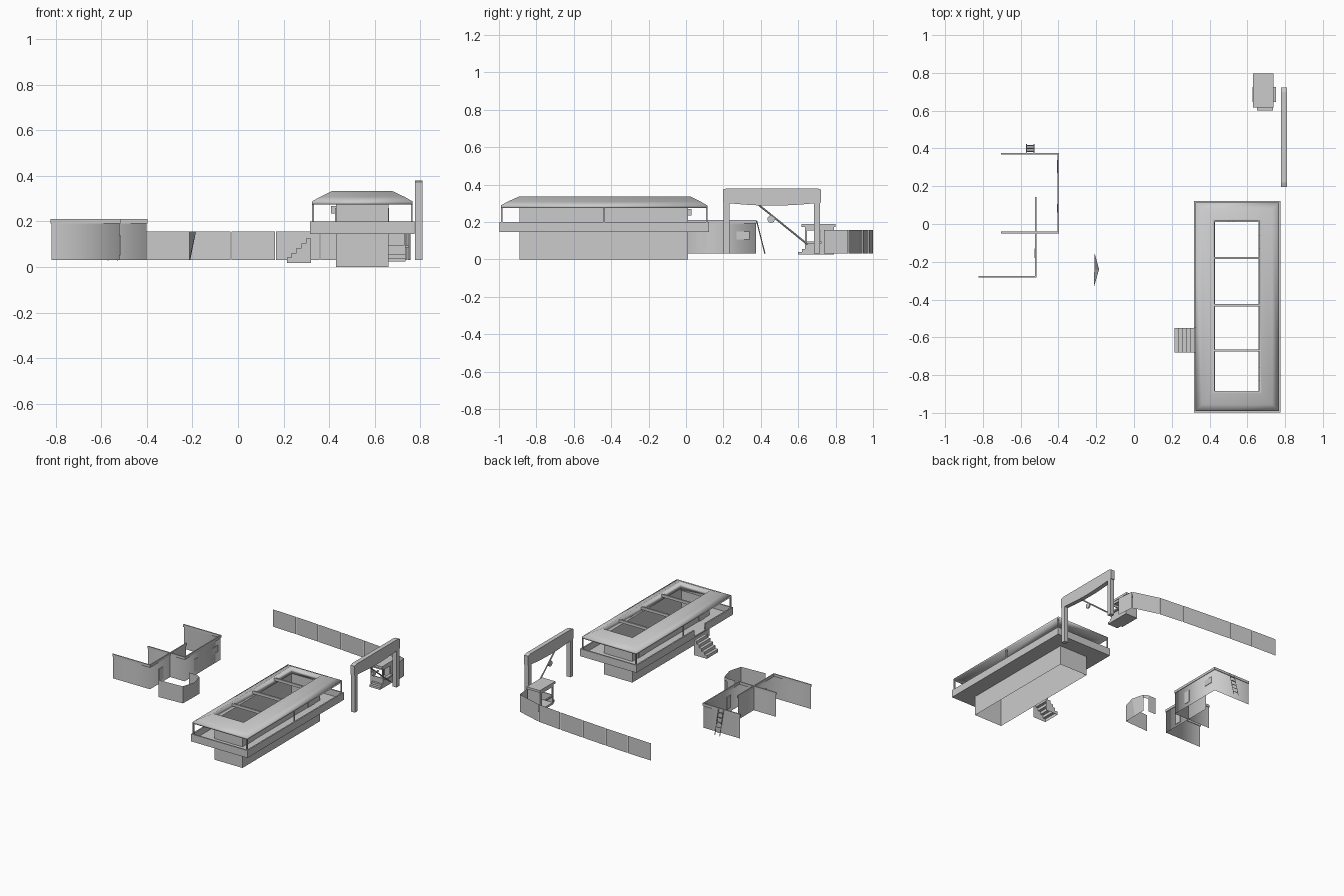
import bpy, bmesh, math
from mathutils import Vector

if "Cube" in bpy.data.objects:
    bpy.data.objects.remove(bpy.data.objects["Cube"])

grey = bpy.data.materials.new("plain grey")
grey.use_nodes = True
grey.diffuse_color = (0.6, 0.6, 0.6, 1)
grey.node_tree.nodes["Principled BSDF"].inputs["Base Color"].default_value = (0.6, 0.6, 0.6, 1)


def mesh(name, verts, faces, smooth=False):
    me = bpy.data.meshes.new(name)
    me.from_pydata(verts, [], faces)
    bm = bmesh.new()
    bm.from_mesh(me)
    bmesh.ops.recalc_face_normals(bm, faces=bm.faces)
    for f in bm.faces:
        f.smooth = smooth
    bm.to_mesh(me)
    bm.free()
    me.materials.append(grey)
    ob = bpy.data.objects.new(name, me)
    bpy.context.collection.objects.link(ob)
    return ob


def box(name, x, y, z):
    """Box from (min, max) pairs."""
    v = [(a, b, c) for c in z for b in y for a in x]
    return mesh(name, v, [(0, 1, 3, 2), (4, 5, 7, 6), (0, 1, 5, 4), (2, 3, 7, 6), (0, 2, 6, 4), (1, 3, 7, 5)])


def wall(name, path, z0, z1):
    """Thin upright wall along a ground path."""
    n = len(path)
    v = [(x, y, z) for z in (z0, z1) for x, y in path]
    return mesh(name, v, [(i, i + 1, n + i + 1, n + i) for i in range(n - 1)], True)


def prism(name, profile, axis, lo, hi, skip=()):
    """Extrude a 2D profile along x or y, leaving out the skipped edges."""
    n = len(profile)
    put = (lambda a, b, t: (t, a, b)) if axis == "x" else (lambda a, b, t: (a, t, b))
    v = [put(a, b, t) for t in (lo, hi) for a, b in profile]
    f = [(i, (i + 1) % n, n + (i + 1) % n, n + i) for i in range(n) if i not in skip]
    return mesh(name, v, f + [tuple(range(n)), tuple(range(n, 2 * n))])


def rings(name, loops, closed=False, smooth=False):
    """Skin rectangular loops given as (x0, x1, y0, y1, z)."""
    v = [p for a, b, c, d, z in loops for p in ((a, c, z), (b, c, z), (b, d, z), (a, d, z))]
    m = len(loops)
    f = []
    for k in range(m if closed else m - 1):
        p, q = 4 * k, 4 * ((k + 1) % m)
        f += [(p + i, p + (i + 1) % 4, q + (i + 1) % 4, q + i) for i in range(4)]
    return mesh(name, v, f, smooth)


def rod(name, a, b, r, sides=8):
    a, b = Vector(a), Vector(b)
    bm = bmesh.new()
    bmesh.ops.create_cone(bm, cap_ends=True, segments=sides, radius1=r, radius2=r, depth=(b - a).length)
    turn = (b - a).to_track_quat("Z", "Y")
    verts = [turn @ v.co + (a + b) / 2 for v in bm.verts]
    faces = [[v.index for v in f.verts] for f in bm.faces]
    bm.free()
    return mesh(name, verts, faces)


# Hall: open wall tube, balcony and ring-shaped roof
X0, X1, Y0, Y1 = 0.317, 0.775, -0.998, 0.123
core = (0.43, 0.66, -0.89, 0.01)
rings("hall_wall", [(*core, 0), (*core, 0.29)])
rings("balcony_floor", [(X0, X1, Y0, Y1, 0.145), (X0, X1, Y0, Y1, 0.155), (*core, 0.155), (*core, 0.145)], True)
T = 0.01
rail = (0.145, 0.2)
box("balcony_rail_front", (X0, X1), (Y0, Y0 + T), rail)
box("balcony_rail_back", (X0, X1), (Y1 - T, Y1), rail)
box("balcony_rail_left", (X1 - T, X1), (Y0, Y1), rail)
box("balcony_rail_right_front", (X0, X0 + T), (Y0, -0.68), rail)
box("balcony_rail_right_back", (X0, X0 + T), (-0.55, Y1), rail)
opening = (0.425, 0.665, -0.885, 0.015)
eave = (0.325, 0.767, -0.99, 0.115)
rings("hall_roof", [(*opening, 0.275), (*eave, 0.275), (*eave, 0.288),
                    (0.36, 0.732, -0.955, 0.08, 0.308), (0.415, 0.675, -0.895, 0.025, 0.335),
                    (*opening, 0.335)], True, True)
for i, y in enumerate((-0.67, -0.43, -0.18)):
    box(f"roof_beam_{i}", (0.425, 0.665), (y - 0.006, y + 0.006), (0.31, 0.33))
for x in (eave[0] + 0.004, eave[1] - 0.004):
    for y in (eave[2] + 0.004, -0.437, eave[3] - 0.004):
        box("roof_post", (x - 0.004, x + 0.004), (y - 0.004, y + 0.004), (0.155, 0.28))
for x in ((core[0] - 0.004, core[0]), (core[1], core[1] + 0.004)):
    for y in (-0.795, -0.095):
        box("hall_door", x, (y - 0.035, y + 0.035), (0.155, 0.26))
box("lamp_right", (0.408, 0.43), (-0.6, -0.57), (0.235, 0.268))
box("lamp_back", (0.5, 0.53), (0.01, 0.03), (0.235, 0.268))

# Entrance stairs, open underneath
steps = [(0.32, 0.018), (0.215, 0.018)]
for i in range(5):
    steps += [(0.215 + i * 0.021, 0.041 + i * 0.021), (0.236 + i * 0.021, 0.041 + i * 0.021)]
prism("entrance_stairs", steps, "y", -0.68, -0.55, (0, len(steps) - 1))

# Yard buildings: thin walls with a rim along the top
yard = {
    "back_yard": [(-0.70, 0.373), (-0.402, 0.373), (-0.402, -0.045), (-0.70, -0.045)],
    "front_yard": [(-0.52, 0.14), (-0.52, -0.28), (-0.82, -0.28)],
}
for name, path in yard.items():
    wall(name + "_wall", path, 0.03, 0.21)
    for (ax, ay), (bx, by) in zip(path, path[1:]):
        e = 0.004
        box(name + "_rim", (min(ax, bx) - e, max(ax, bx) + e),
            (min(ay, by) - e, max(ay, by) + e), (0.192, 0.21))
box("yard_window", (-0.408, -0.399), (0.27, 0.34), (0.105, 0.15))
box("yard_door", (-0.408, -0.399), (0.06, 0.105), (0.06, 0.15))
box("front_yard_door", (-0.528, -0.517), (-0.18, -0.13), (0.05, 0.14))

# Leaning ladder
for x in (-0.57, -0.53):
    rod("ladder_rail", (x, 0.422, 0.03), (x, 0.378, 0.205), 0.003, 4)
for i in range(5):
    t = (i + 0.7) / 5.4
    p = (0.422 - 0.044 * t, 0.03 + 0.175 * t)
    rod("ladder_rung", (-0.57, *p), (-0.53, *p), 0.0025, 4)

# Small shed with a bulging side and a doorway
wall("shed_front", [(-0.405, -0.347), (-0.213, -0.337)], 0.03, 0.155)
mesh("shed_side", [(-0.213, -0.337, 0.03), (-0.21, -0.24, 0.03), (-0.21, -0.15, 0.03),
                   (-0.213, -0.337, 0.155), (-0.185, -0.24, 0.155), (-0.21, -0.15, 0.155)],
     [(0, 1, 4, 3), (1, 2, 5, 4)])
wall("shed_back", [(-0.305, -0.135), (-0.24, -0.135)], 0.03, 0.155)
wall("shed_lintel", [(-0.24, -0.135), (-0.21, -0.15)], 0.13, 0.155)

# Fence of flat panels curving round to the gate
fence = [(-0.415, 0.999), (-0.218, 0.99), (-0.03, 0.977), (0.165, 0.962), (0.36, 0.945), (0.55, 0.925),
         (0.745, 0.868), (0.757, 0.735)]
for i, (a, b) in enumerate(zip(fence, fence[1:])):
    a, b = Vector(a), Vector(b)
    g = (b - a).normalized() * 0.002
    wall(f"fence_panel_{i}", [tuple(a + g), tuple(b - g)], 0.03, 0.157)

# Gate frame with a slightly sagging beam
GX = (0.778, 0.81)
for y in (0.2, 0.685):
    box("gate_post", GX, (y, y + 0.032), (0.03, 0.31))
under = [(0.197 + 0.526 * i / 10, 0.303 - 0.016 * math.sin(math.pi * i / 10)) for i in range(11)]
prism("gate_beam", under + [(0.723, 0.373), (0.7, 0.38), (0.22, 0.38), (0.197, 0.373)], "x", *GX)

# Raised barrier arm with a round sign
rod("barrier_arm", (0.784, 0.65, 0.08), (0.79, 0.39, 0.29), 0.005)
rod("barrier_sign", (0.782, 0.455, 0.215), (0.792, 0.455, 0.215), 0.02, 16)

# Guard booth: window on the left and front, doorway on the right
BX, BY = (0.635, 0.735), (0.635, 0.79)
box("booth_floor", BX, BY, (0.025, 0.04))
box("booth_roof", (0.63, 0.738), (0.618, 0.798), (0.172, 0.188))
for x, sill, end in ((BX[0], 0.04, 0.765), (BX[1] - 0.006, 0.095, 0.72)):
    side = (x, x + 0.006)
    box("booth_side_front", side, (BY[0], BY[0] + 0.012), (0.03, 0.175))
    box("booth_side_back", side, (end, BY[1]), (0.03, 0.175))
    box("booth_side_top", side, BY, (0.155, 0.175))
    box("booth_side_sill", side, BY, (0.03, sill))
box("booth_front", BX, (BY[0], BY[0] + 0.006), (0.03, 0.095))
box("booth_front_top", BX, (BY[0], BY[0] + 0.006), (0.155, 0.175))
box("booth_back", BX, (BY[1] - 0.006, BY[1]), (0.03, 0.175))
for x in ((0.628, 0.638), (0.733, 0.752)):
    box("booth_ledge", x, (0.645, 0.725), (0.085, 0.095))
for i in range(2):
    box("booth_step", (0.65, 0.735), (0.6 + 0.02 * i, 0.64), (0.025 + 0.015 * i, 0.04 + 0.015 * i))
